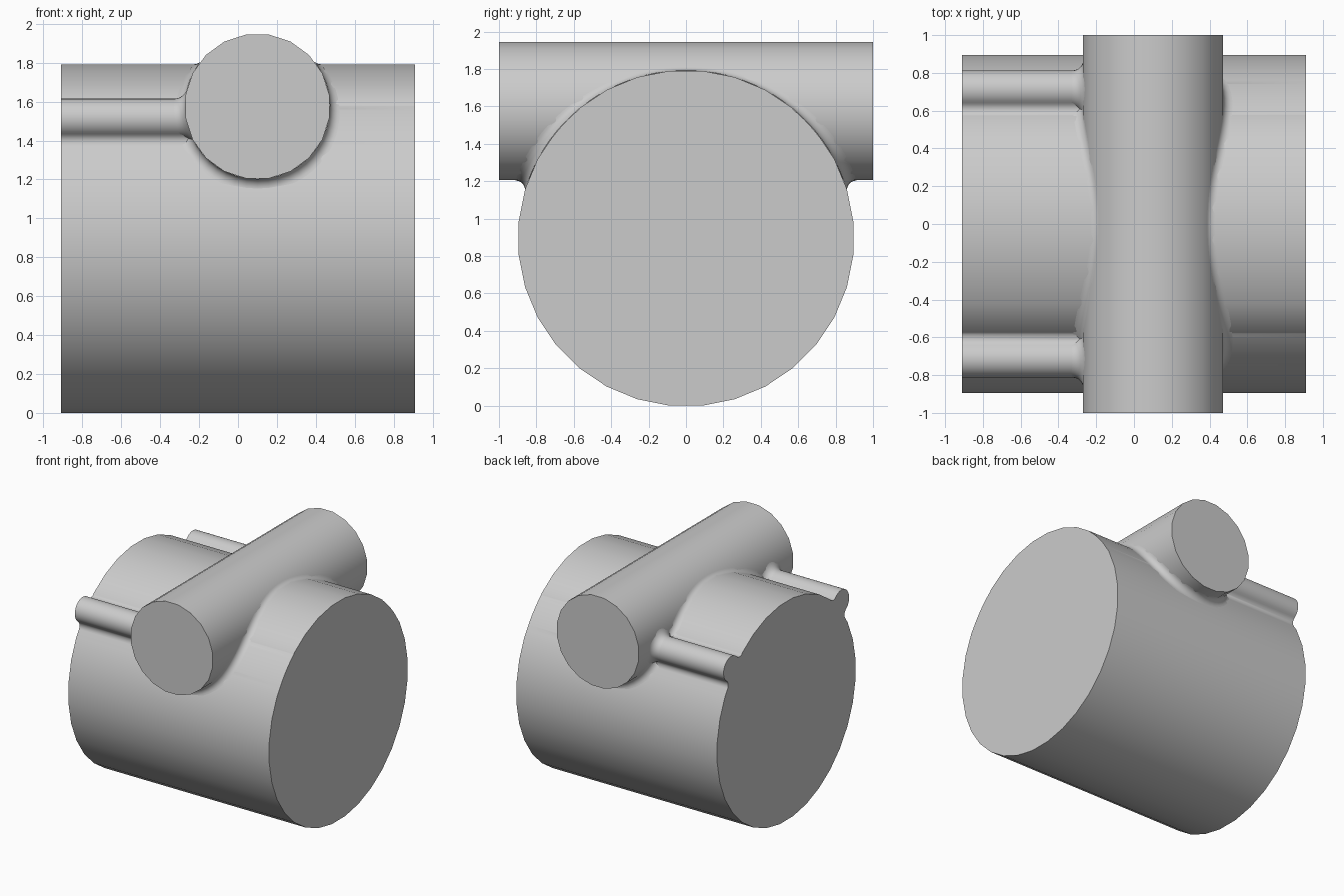
import bpy, bmesh
from math import sin, cos, pi, radians, sqrt, asin, acos, atan2, remainder
from mathutils import Vector

if "Cube" in bpy.data.objects:
    bpy.data.objects.remove(bpy.data.objects["Cube"])

# Main sizes
R, HALF = 0.895, 0.91            # large drum along x
Q, QX, QZ = 0.37, 0.10, 1.575    # cross pipe along y
ROD, DIST, TH = 0.10, 0.945, radians(41)   # ribs
F = 0.05                         # fillet radius
BODY_SIDES, PIPE_SIDES = 32, 20

grey = bpy.data.materials.new("plain grey")
grey.use_nodes = True
colour = (0.6, 0.6, 0.6, 1)
grey.diffuse_color = colour
grey.node_tree.nodes["Principled BSDF"].inputs["Base Color"].default_value = colour


def loft(name, rings, closed_rings=True, caps=False, loop=False):
    """Skin a row of point rings into a smooth shaded mesh."""
    bm = bmesh.new()
    rows = [[bm.verts.new(p) for p in ring] for ring in rings]
    n = len(rows[0])
    for i in range(len(rows) if loop else len(rows) - 1):
        a, b = rows[i], rows[(i + 1) % len(rows)]
        for j in range(n if closed_rings else n - 1):
            k = (j + 1) % n
            bm.faces.new((a[j], a[k], b[k], b[j]))
    if caps:
        bm.faces.new(rows[0])
        bm.faces.new(rows[-1])
    bmesh.ops.recalc_face_normals(bm, faces=bm.faces)
    mesh = bpy.data.meshes.new(name)
    bm.to_mesh(mesh)
    bm.free()
    mesh.materials.append(grey)
    obj = bpy.data.objects.new(name, mesh)
    bpy.context.collection.objects.link(obj)
    bpy.ops.object.select_all(action='DESELECT')
    obj.select_set(True)
    bpy.context.view_layer.objects.active = obj
    bpy.ops.object.shade_smooth_by_angle(angle=radians(35))
    return obj


def polar(r, a):
    return Vector((r * cos(a), r * sin(a)))


def angle(v):
    return atan2(v.y, v.x)


def arc(centre, r, start, end, n):
    turn = remainder(end - start, 2 * pi)
    return [centre + polar(r, start + turn * i / n) for i in range(n + 1)]


# Drum section: rib outline with fillets, measured from the drum axis
h = acos((DIST**2 + (R + F)**2 - (ROD + F)**2) / (2 * DIST * (R + F)))
rod_c = polar(DIST, TH)
fil_c = polar(R + F, TH - h)
lower = arc(fil_c, F, TH - h + pi, angle(rod_c - fil_c), 6)
lower += arc(rod_c, ROD, angle(fil_c - rod_c), TH, 10)[1:]
upper = [polar(p.length, 2 * TH - angle(p)) for p in reversed(lower[:-1])]
rib = lower + upper
rib_plain = [polar(R, TH - h + 2 * h * i / (len(rib) - 1)) for i in range(len(rib))]

step = 2 * pi / BODY_SIDES
circle = [polar(R / cos(step / 2), -pi / 2 + step * (i + 0.5)) for i in range(BODY_SIDES // 2)]
before = [p for p in circle if angle(p) < TH - h]
after = [p for p in circle if angle(p) > TH + h]


def section(x, bump):
    half = before + bump + after
    half = half + [Vector((-p.x, p.y)) for p in reversed(half)]
    return [(x, p.x, p.y + R) for p in half]


# Ribs run from the right end and stop inside the cross pipe
loft("drum_with_ribs", [section(-HALF, rib), section(QX, rib),
                        section(QX + 0.02, rib_plain), section(HALF, rib_plain)], caps=True)

# Cross pipe
step = 2 * pi / PIPE_SIDES
loft("cross_pipe", [[(QX + Q / cos(step / 2) * cos(step * (i + 0.5)), y,
                      QZ + Q / cos(step / 2) * sin(step * (i + 0.5)))
                     for i in range(PIPE_SIDES)] for y in (-1, 1)], caps=True)

# Fillet where the cross pipe meets the drum (rolling ball)
RD, QD = R + 0.002, Q + 0.002
t_max = asin((RD + F - (QZ - R)) / (QD + F))
rings, N = [], 96
for i in range(N):
    phi = 2 * pi * i / N
    t = -pi / 2 + (pi / 2 + t_max) * cos(phi)
    x, z = QX + (QD + F) * cos(t), QZ + (QD + F) * sin(t)
    y = sqrt(max(0, (RD + F)**2 - (z - R)**2)) * (1 if sin(phi) >= 0 else -1)
    ball = Vector((x, y, z))
    to_pipe = Vector((-cos(t), 0, -sin(t)))
    to_drum = Vector((0, -y, R - z)).normalized()
    rings.append([ball + F * to_pipe.slerp(to_drum, j / 8) for j in range(9)])
loft("pipe_fillet", rings, closed_rings=False, loop=True)

# Flared collars where the ribs meet the cross pipe
FLARE = 0.06
for side, name in ((1, "back"), (-1, "front")):
    rings = []
    for j in range(9):
        a = pi / 2 * j / 8
        r = ROD + FLARE * (1 - cos(a))
        ring = []
        for i in range(32):
            b = 2 * pi * i / 32
            z = R + rod_c.y + r * sin(b)
            wall = QX - sqrt(Q**2 - (z - QZ)**2)
            ring.append((wall - FLARE * (1 - sin(a)), side * (rod_c.x + r * cos(b)), z))
        rings.append(ring)
    loft(name + "_rib_collar", rings)
